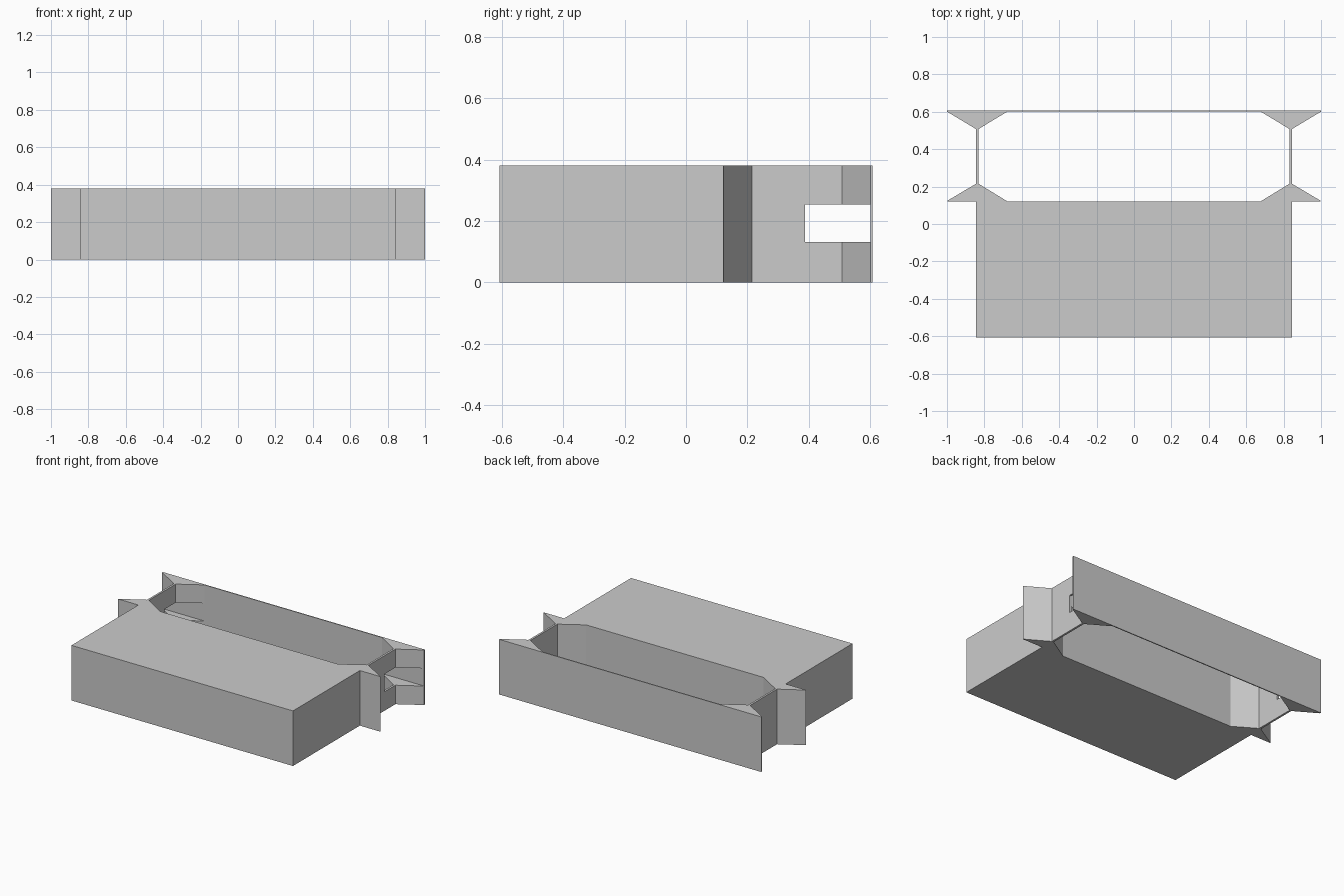
import bpy, bmesh

if "Cube" in bpy.data.objects:
    bpy.data.objects.remove(bpy.data.objects["Cube"])

H = 0.38  # overall height


def prism(name, outline, z0, z1):
    """Extrude a closed XY outline between two heights."""
    bm = bmesh.new()
    face = bm.faces.new([bm.verts.new((x, y, z0)) for x, y in outline])
    ext = bmesh.ops.extrude_face_region(bm, geom=[face])
    top = [v for v in ext["geom"] if isinstance(v, bmesh.types.BMVert)]
    bmesh.ops.translate(bm, verts=top, vec=(0, 0, z1 - z0))
    bmesh.ops.recalc_face_normals(bm, faces=bm.faces)
    mesh = bpy.data.meshes.new(name)
    bm.to_mesh(mesh)
    bm.free()
    obj = bpy.data.objects.new(name, mesh)
    bpy.context.collection.objects.link(obj)
    return obj


def mirrored(half):
    """Complete a right-hand half outline with its mirror image."""
    return half + [(-x, y) for x, y in reversed(half)]


def cut(target, cutter):
    """Subtract the cutter, then discard it."""
    cutter.hide_render = True
    mod = target.modifiers.new("cut", "BOOLEAN")
    mod.operation = "DIFFERENCE"
    mod.solver = "EXACT"
    mod.object = cutter
    bpy.context.view_layer.objects.active = target
    bpy.ops.object.modifier_apply(modifier=mod.name)
    bpy.data.objects.remove(cutter)


# Body: solid block, flared side flanges and back plate
body = prism("body", mirrored([
    (0.845, -0.608), (0.845, 0.121), (0.997, 0.121), (1.0, 0.123),
    (0.845, 0.215), (0.845, 0.508), (1.0, 0.601), (1.0, 0.608)]), 0, H)

# Open eight-sided well behind the block
cut(body, prism("well_cutter", mirrored([
    (0.677, 0.121), (0.831, 0.215), (0.831, 0.508), (0.677, 0.601)]), -0.1, H + 0.1))

# Rectangular slot through each side wall, up to the back plate
for side in (-1, 1):
    cut(body, prism("slot_cutter", [
        (side * 0.6, 0.388), (side * 1.1, 0.388),
        (side * 1.1, 0.601), (side * 0.6, 0.601)], 0.131, 0.253))
